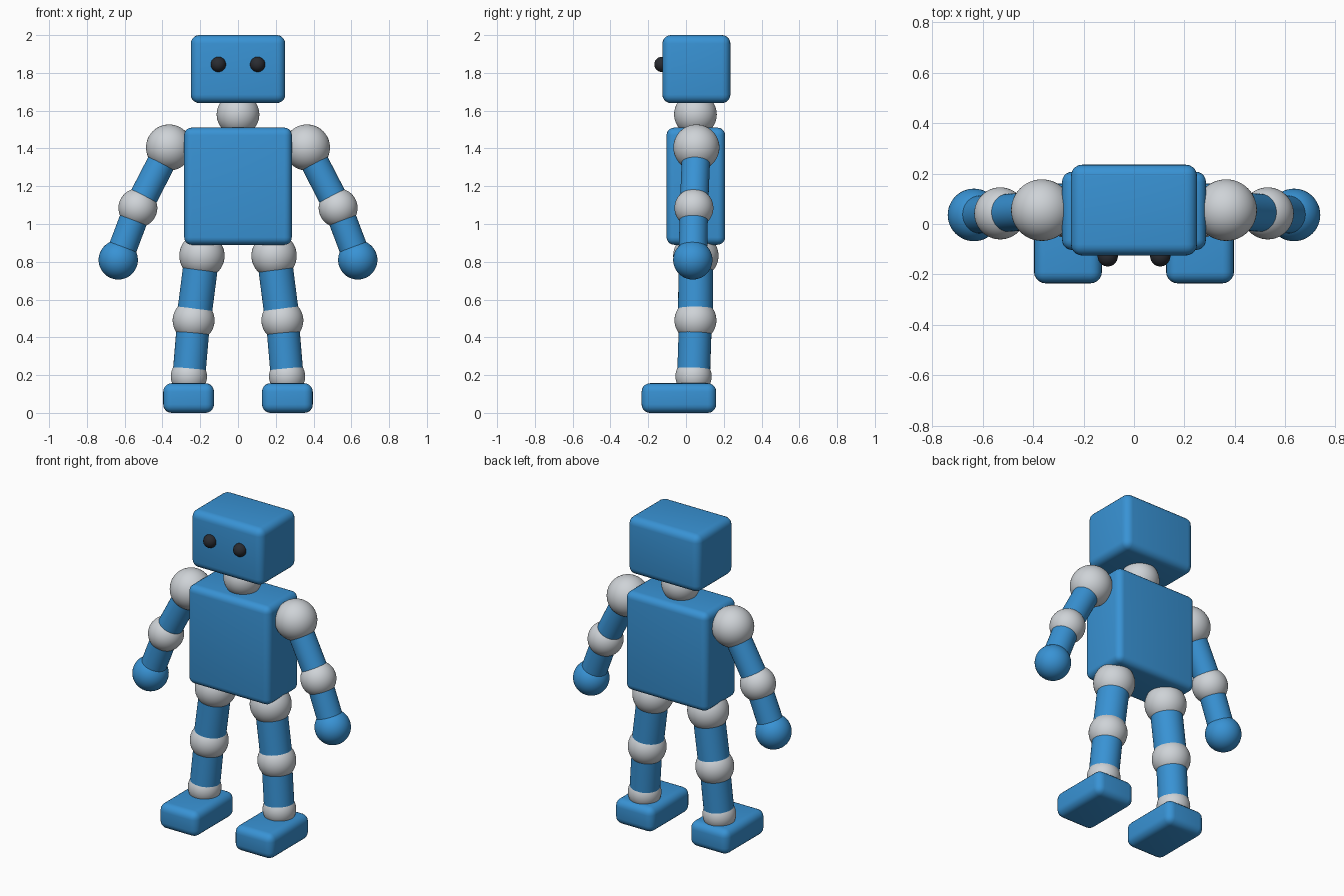
import bpy
import math
from mathutils import Vector

cube = bpy.data.objects.get("Cube")
if cube:
    bpy.data.objects.remove(cube, do_unlink=True)


def make_material(name, rgb):
    mat = bpy.data.materials.new(name)
    mat.use_nodes = True
    mat.diffuse_color = (*rgb, 1)
    mat.node_tree.nodes["Principled BSDF"].inputs["Base Color"].default_value = (*rgb, 1)
    return mat


blue = make_material("blue shell", (0.04, 0.29, 0.66))
grey = make_material("light grey joint", (0.62, 0.65, 0.68))
black = make_material("dark eye", (0.022, 0.024, 0.03))


def finish(name, mat):
    obj = bpy.context.object
    obj.name = name
    obj.data.name = name
    obj.data.materials.append(mat)
    return obj


def ball(name, centre, radius, mat):
    bpy.ops.mesh.primitive_uv_sphere_add(segments=48, ring_count=24, radius=radius, location=centre)
    bpy.ops.object.shade_smooth()
    return finish(name, mat)


def limb(name, start, end, radius, mat):
    start, end = Vector(start), Vector(end)
    axis = end - start
    bpy.ops.mesh.primitive_cylinder_add(vertices=48, radius=radius, depth=axis.length,
                                        location=(start + end) / 2,
                                        rotation=axis.to_track_quat('Z', 'Y').to_euler())
    bpy.ops.object.shade_smooth_by_angle(angle=math.radians(40))
    return finish(name, mat)


def rounded_box(name, low, high, radius, mat):
    low, high = Vector(low), Vector(high)
    bpy.ops.mesh.primitive_cube_add(size=1, location=(low + high) / 2)
    obj = finish(name, mat)
    obj.scale = high - low
    bpy.ops.object.transform_apply(location=False, rotation=False, scale=True)
    bevel = obj.modifiers.new("rounded edges", 'BEVEL')
    bevel.width = radius
    bevel.segments = 5
    bpy.ops.object.modifier_apply(modifier=bevel.name)
    bpy.ops.object.shade_smooth_by_angle(angle=math.radians(40))
    return obj


# Head, neck and body
rounded_box("head", (-0.25, -0.125, 1.64), (0.25, 0.235, 2), 0.045, blue)
ball("neck", (0, 0.05, 1.58), 0.113, grey)
rounded_box("torso", (-0.285, -0.103, 0.89), (0.285, 0.207, 1.51), 0.04, blue)

for side, s in (("left", 1), ("right", -1)):
    ball(side + "_eye", (s * 0.104, -0.128, 1.845), 0.04, black)

    # Arm
    shoulder = (s * 0.365, 0.055, 1.405)
    elbow = (s * 0.53, 0.042, 1.085)
    hand = (s * 0.634, 0.036, 0.81)
    ball(side + "_shoulder", shoulder, 0.122, grey)
    ball(side + "_elbow", elbow, 0.103, grey)
    ball(side + "_hand", hand, 0.104, blue)
    limb(side + "_upper_arm", shoulder, elbow, 0.075, blue)
    limb(side + "_forearm", elbow, hand, 0.075, blue)

    # Leg
    hip = (s * 0.191, 0.052, 0.832)
    knee = (s * 0.235, 0.05, 0.49)
    ankle = (s * 0.26, 0.04, 0.193)
    ball(side + "_hip", hip, 0.12, grey)
    ball(side + "_knee", knee, 0.111, grey)
    ball(side + "_ankle", ankle, 0.096, grey)
    limb(side + "_thigh", hip, knee, 0.092, blue)
    limb(side + "_shin", knee, ankle, 0.087, blue)
    inner, outer = sorted((s * 0.127, s * 0.396))
    rounded_box(side + "_foot", (inner, -0.235, 0), (outer, 0.16, 0.157), 0.045, blue)
